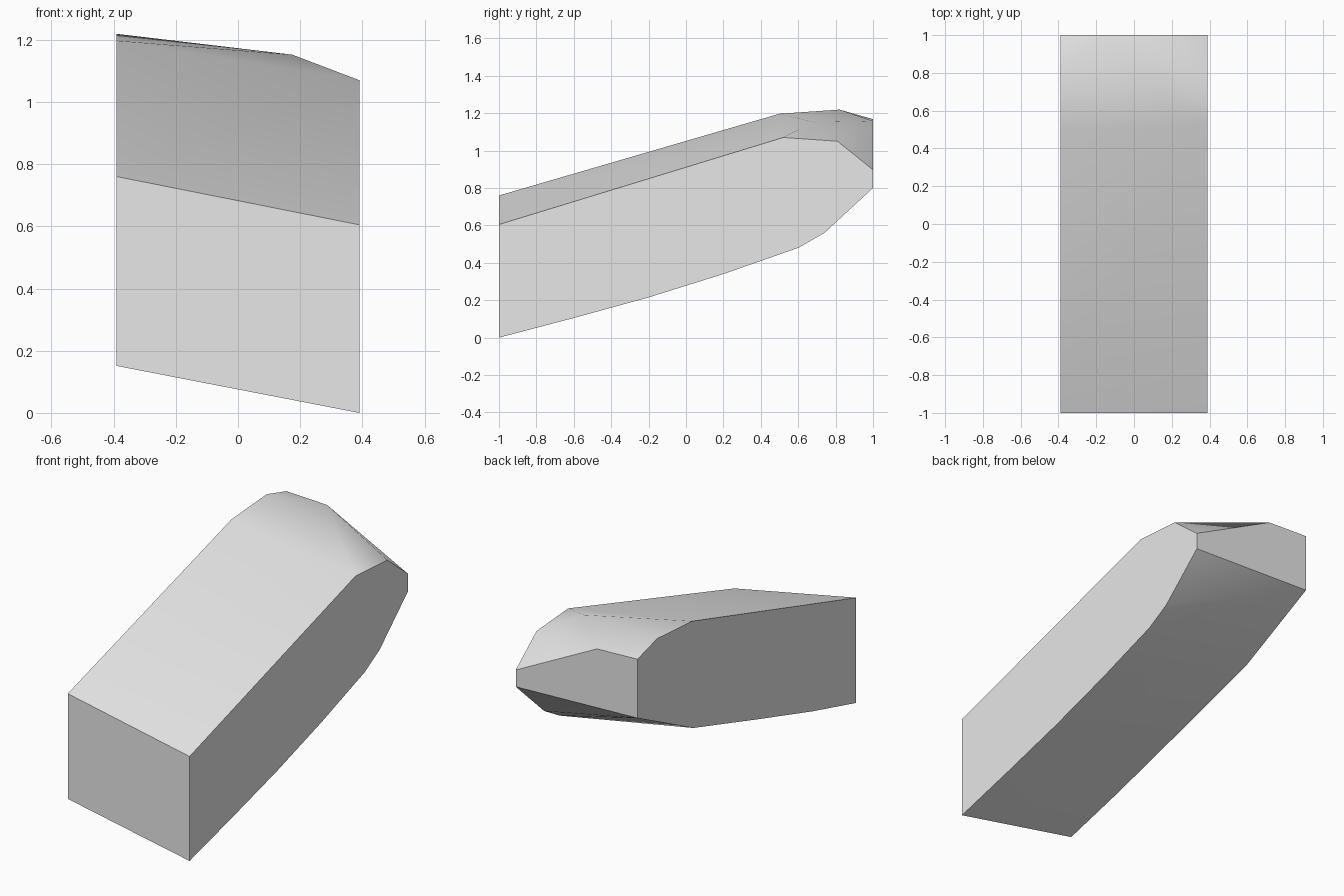
import bpy
import bmesh
from math import radians

if "Cube" in bpy.data.objects:
    bpy.data.objects.remove(bpy.data.objects["Cube"], do_unlink=True)

HALF = 0.39

# Outline of each flat side as (y, z): front top, round the back, front bottom
low_side = [(-1, 0.605), (0.52, 1.07), (0.81, 1.05), (1, 0.897), (1, 0.8),
            (0.74, 0.56), (0.6, 0.48), (0.2, 0.34), (-0.2, 0.215),
            (-0.6, 0.105), (-1, 0)]
high_side = [(-1, 0.76), (0.5, 1.197), (0.82, 1.219), (1, 1.168), (1, 0.827),
             (0.49, 0.575), (-0.1, 0.4), (-0.6, 0.255), (-1, 0.151)]

# Corners between the sides: top bevel and back edge
bevel_corners = [(0.175, 0.684, 1.152), (-0.13, 1, 1.158)]

points = [(HALF, y, z) for y, z in low_side]
points += [(-HALF, y, z) for y, z in high_side]
points += bevel_corners

# Slanted block: a convex skin around the two outlines
bm = bmesh.new()
for p in points:
    bm.verts.new(p)
bmesh.ops.convex_hull(bm, input=bm.verts[:])
bmesh.ops.dissolve_limit(bm, angle_limit=radians(0.2),
                         verts=bm.verts[:], edges=bm.edges[:])
bmesh.ops.recalc_face_normals(bm, faces=bm.faces[:])
mesh = bpy.data.meshes.new("slanted_block")
bm.to_mesh(mesh)
bm.free()

block = bpy.data.objects.new("slanted_block", mesh)
bpy.context.collection.objects.link(block)

# Plain grey
GREY = (0.8, 0.8, 0.8, 1)
grey = bpy.data.materials.new("light_grey")
grey.use_nodes = True
grey.diffuse_color = GREY
grey.node_tree.nodes["Principled BSDF"].inputs["Base Color"].default_value = GREY
mesh.materials.append(grey)

# Soft bends on top and underside, crisp outer edges
bpy.ops.object.select_all(action="DESELECT")
block.select_set(True)
bpy.context.view_layer.objects.active = block
bpy.ops.object.shade_smooth_by_angle(angle=radians(30))
